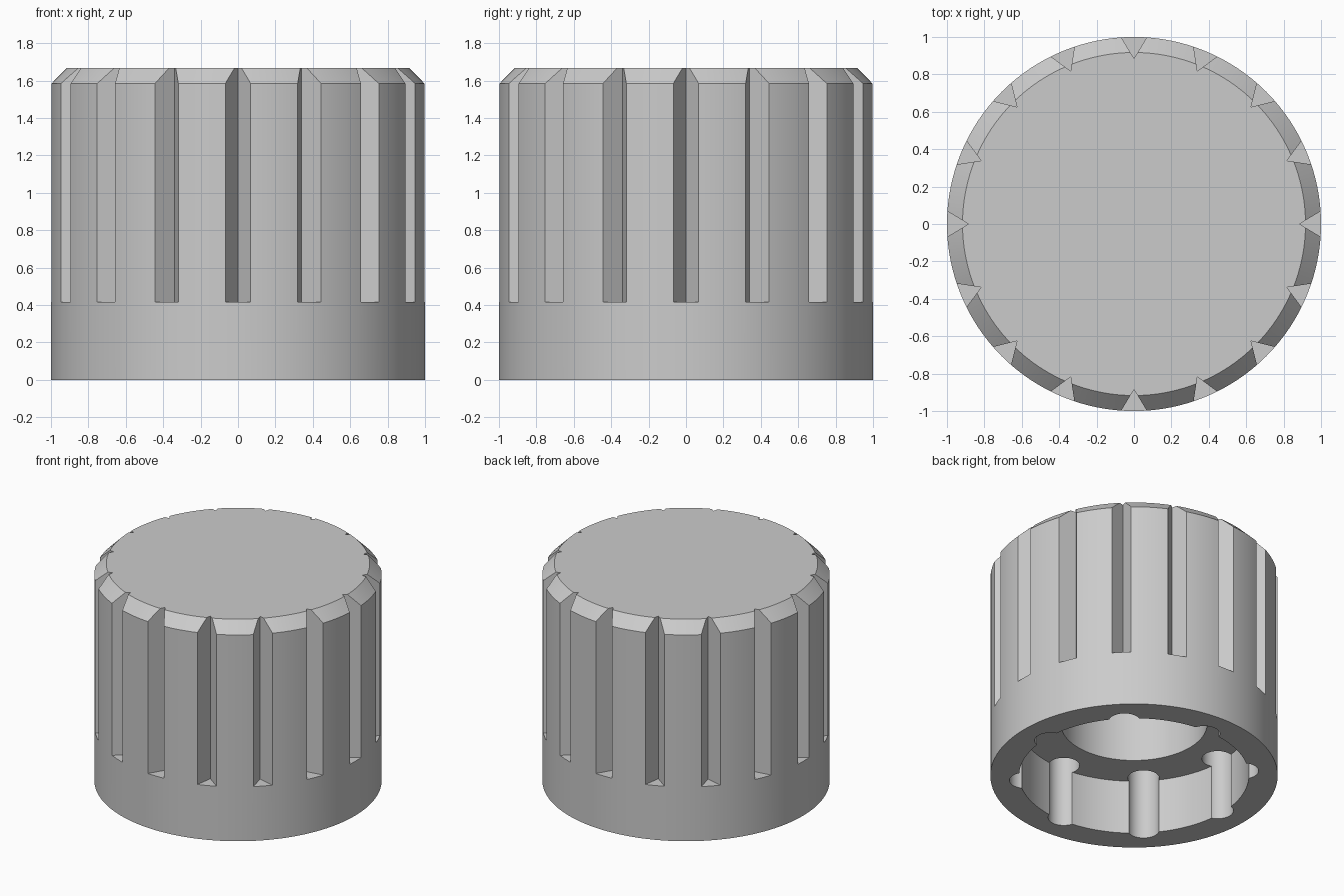
import bpy
import bmesh
import math
from mathutils import Matrix, Vector

if "Cube" in bpy.data.objects:
    bpy.data.objects.remove(bpy.data.objects["Cube"], do_unlink=True)

HEIGHT = 1.667
SKIRT = 0.417      # top of the plain lower band, and depth of the socket
CHAMFER = 0.083
BORE_TOP = 1.25

grey = bpy.data.materials.new("plain_grey")
grey.use_nodes = True
grey.diffuse_color = (0.6, 0.6, 0.6, 1)
grey.node_tree.nodes["Principled BSDF"].inputs["Base Color"].default_value = (0.6, 0.6, 0.6, 1)


def make_object(name, bm):
    bmesh.ops.recalc_face_normals(bm, faces=bm.faces)
    mesh = bpy.data.meshes.new(name)
    bm.to_mesh(mesh)
    bm.free()
    mesh.materials.append(grey)
    obj = bpy.data.objects.new(name, mesh)
    bpy.context.collection.objects.link(obj)
    return obj


def add_prism(bm, outline, z0, z1):
    """Extrude a flat outline from z0 up to z1."""
    face = bm.faces.new([bm.verts.new((x, y, z0)) for x, y in outline])
    new = bmesh.ops.extrude_face_region(bm, geom=[face])["geom"]
    top = [v for v in new if isinstance(v, bmesh.types.BMVert)]
    bmesh.ops.translate(bm, verts=top, vec=(0, 0, z1 - z0))


def circle(radius, segments, centre=(0, 0)):
    steps = [math.tau * i / segments for i in range(segments)]
    return [(centre[0] + radius * math.cos(a), centre[1] + radius * math.sin(a)) for a in steps]


def cut(body, cutter):
    cutter.hide_render = True
    mod = body.modifiers.new(cutter.name, "BOOLEAN")
    mod.operation = "DIFFERENCE"
    mod.solver = "EXACT"
    mod.object = cutter
    bpy.context.view_layer.objects.active = body
    bpy.ops.object.modifier_apply(modifier=mod.name)
    bpy.data.objects.remove(cutter, do_unlink=True)


# Knob body: a cylinder with a chamfered top rim
bm = bmesh.new()
add_prism(bm, circle(1, 128), 0, HEIGHT)
rim = [e for e in bm.edges if all(v.co.z > 1 for v in e.verts)]
bmesh.ops.bevel(bm, geom=rim, offset=CHAMFER, segments=1, affect="EDGES")
knob = make_object("knob_body", bm)

# Sixteen V-shaped grip grooves, open at the top
bm = bmesh.new()
for i in range(16):
    turn = Matrix.Rotation(math.tau * i / 16, 2)
    wedge = [(0.885, 0), (1.1, -0.13), (1.1, 0.13)]
    add_prism(bm, [turn @ Vector(p) for p in wedge], SKIRT, HEIGHT + 0.2)
cut(knob, make_object("grip_grooves", bm))

# Wide socket in the underside
bm = bmesh.new()
add_prism(bm, circle(0.8, 96), -0.2, SKIRT)
cut(knob, make_object("socket", bm))

# Central bore and the ring of eight round holes along the socket wall
bm = bmesh.new()
add_prism(bm, circle(0.51, 64), -0.3, BORE_TOP)
for i in range(8):
    a = math.tau * i / 8
    centre = (0.76 * math.cos(a), 0.76 * math.sin(a))
    add_prism(bm, circle(0.11, 32, centre), -0.3, BORE_TOP)
cut(knob, make_object("bore_and_holes", bm))

# Smooth the round walls, keeping the creases sharp
bpy.ops.object.select_all(action="DESELECT")
knob.select_set(True)
bpy.context.view_layer.objects.active = knob
bpy.ops.object.shade_smooth_by_angle(angle=math.radians(25))
